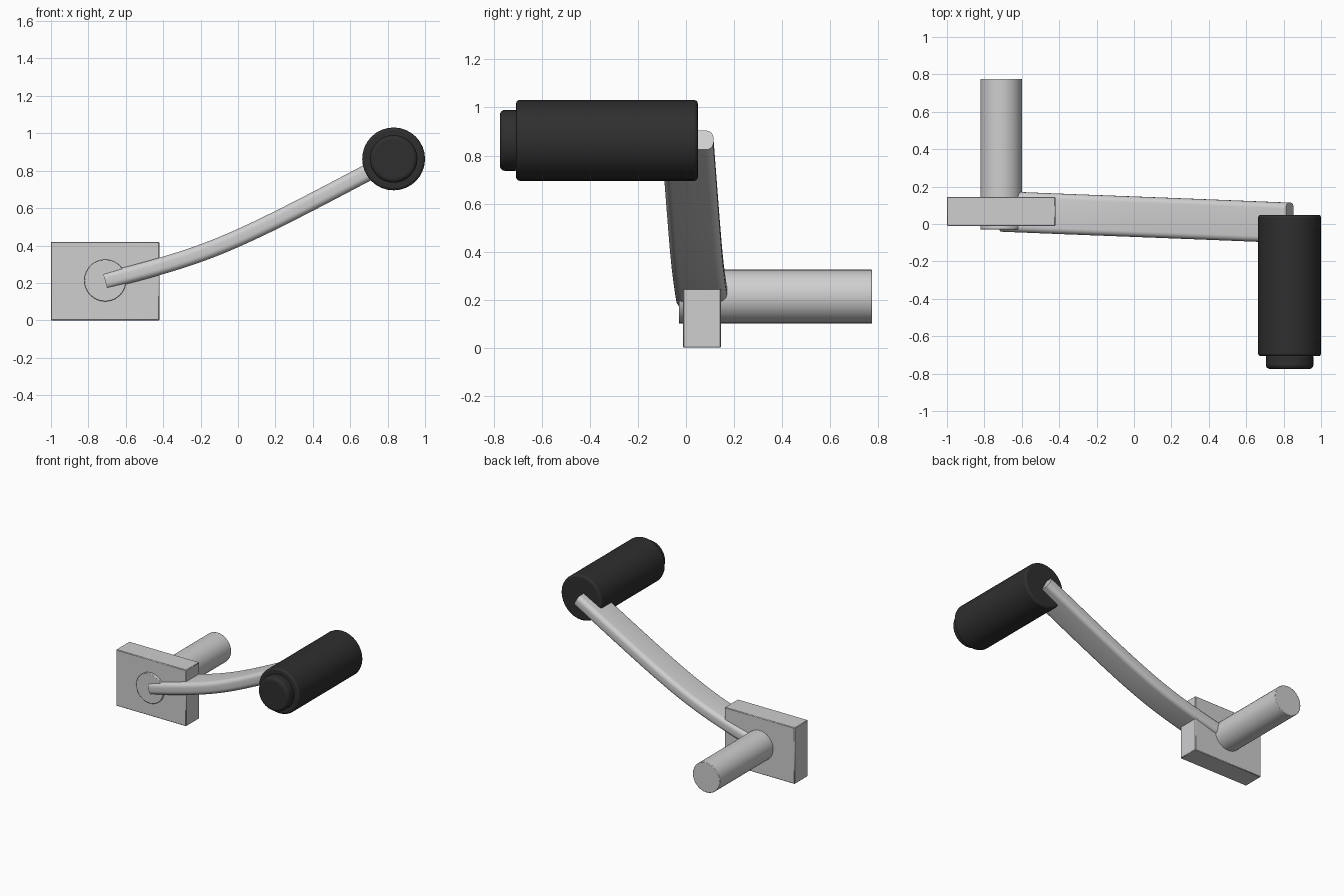
import bpy, bmesh, math
from mathutils import Vector, Matrix
from mathutils.geometry import interpolate_bezier

if "Cube" in bpy.data.objects:
    bpy.data.objects.remove(bpy.data.objects["Cube"])


def material(name, col):
    m = bpy.data.materials.new(name)
    m.diffuse_color = (*col, 1)
    m.use_nodes = True
    m.node_tree.nodes["Principled BSDF"].inputs["Base Color"].default_value = m.diffuse_color
    return m


METAL = material("light grey metal", (0.62, 0.62, 0.63))
RUBBER = material("black rubber", (0.028, 0.028, 0.028))


def finish(bm, name, mat, bevel=0, segments=2):
    bmesh.ops.recalc_face_normals(bm, faces=bm.faces)
    me = bpy.data.meshes.new(name)
    bm.to_mesh(me)
    bm.free()
    me.materials.append(mat)
    ob = bpy.data.objects.new(name, me)
    bpy.context.collection.objects.link(ob)
    if bevel:
        mod = ob.modifiers.new("rounded edges", 'BEVEL')
        mod.width, mod.segments = bevel, segments
        mod.limit_method, mod.angle_limit = 'ANGLE', math.radians(50)
    bpy.ops.object.select_all(action='DESELECT')
    bpy.context.view_layer.objects.active = ob
    ob.select_set(True)
    bpy.ops.object.shade_smooth_by_angle(angle=math.radians(35))
    return ob


def rod(name, x, z, r, y0, y1, mat, bevel, segments=2):
    # Cylinder along the y axis
    bm = bmesh.new()
    bmesh.ops.create_cone(bm, cap_ends=True, segments=32, radius1=r, radius2=r, depth=y1 - y0,
                          matrix=Matrix.Translation((x, (y0 + y1) / 2, z)) @ Matrix.Rotation(math.pi / 2, 4, 'X'))
    return finish(bm, name, mat, bevel, segments)


# Mounting block
bm = bmesh.new()
bmesh.ops.create_cube(bm, size=1, matrix=Matrix.Translation((-0.71, 0.067, 0.21)) @ Matrix.Diagonal((0.58, 0.157, 0.42, 1)))
finish(bm, "mounting_block", METAL, 0.004, 1)

# Axle through the block
rod("axle", -0.71, 0.213, 0.112, -0.03, 0.775, METAL, 0.004)

# Curved flat arm: rounded-rectangle section swept along a bezier path
path = interpolate_bezier(Vector((-0.71, 0.067, 0.21)), Vector((-0.13, 0.043, 0.361)),
                          Vector((-0.07, 0.043, 0.385)), Vector((0.833, 0.006, 0.864)), 33)
HALF_W, HALF_T, R = 0.108, 0.045, 0.032
section = []
for q, (sy, sn) in enumerate([(1, 1), (-1, 1), (-1, -1), (1, -1)]):
    for k in range(7):
        a = math.pi / 2 * (q + k / 6)
        section.append((sy * (HALF_W - R) + R * math.cos(a), sn * (HALF_T - R) + R * math.sin(a)))
bm = bmesh.new()
rings = []
for i, p in enumerate(path):
    t = path[min(i + 1, 32)] - path[max(i - 1, 0)]
    n = Vector((-t.z, 0, t.x)).normalized()
    rings.append([bm.verts.new(p + Vector((0, w, 0)) + n * h) for w, h in section])
for a, b in zip(rings, rings[1:]):
    for j in range(len(section)):
        k = (j + 1) % len(section)
        bm.faces.new((a[j], a[k], b[k], b[j]))
bm.faces.new(rings[0])
bm.faces.new(rings[-1])
finish(bm, "curved_arm", METAL)

# Hand grip and its end cap
rod("hand_grip", 0.832, 0.863, 0.168, -0.707, 0.049, RUBBER, 0.014, 3)
rod("grip_end_cap", 0.832, 0.863, 0.127, -0.775, -0.69, RUBBER, 0.022, 4)
